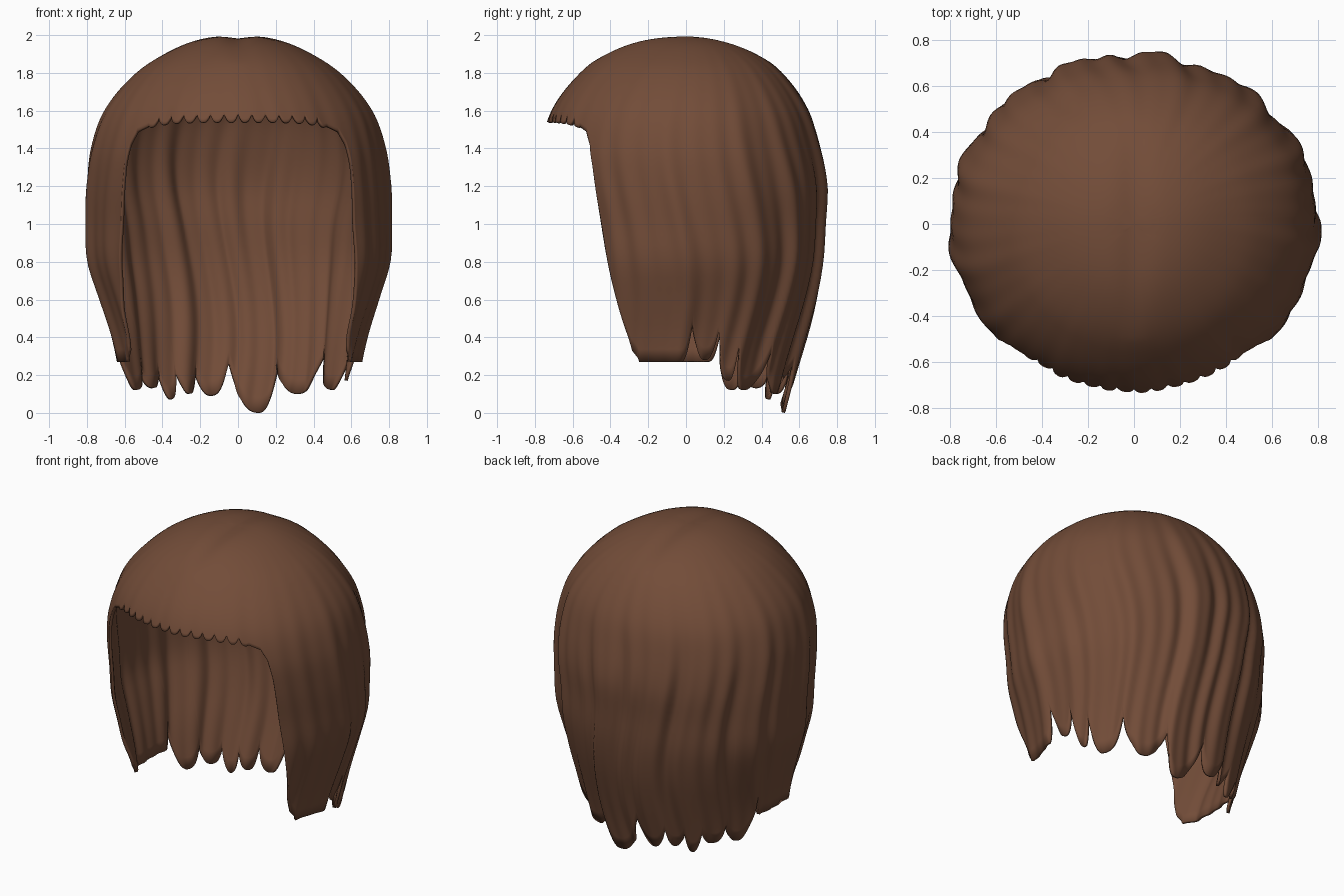
import bpy
import bmesh
from math import sin, cos, radians, sqrt, pi, exp

cube = bpy.data.objects.get("Cube")
if cube:
    bpy.data.objects.remove(cube, do_unlink=True)

COLUMNS, ROWS, TOP = 720, 46, 2.0

# Height, then half-size to the side, the front and the back
PROFILE = [
    (2.0, 0, 0, 0), (1.98, .19, .22, .17), (1.9, .39, .43, .38),
    (1.8, .54, .56, .51), (1.6, .71, .71, .65), (1.4, .78, .76, .71),
    (1.2, .80, .74, .74), (1.0, .80, .70, .73), (.8, .79, .68, .72),
    (.6, .73, .67, .69), (.4, .67, .66, .64), (.2, .63, .65, .58),
    (0, .60, .64, .52)]

# Face-opening edge on either side: degrees from the front, height
OPENING = [(40, 1.52), (45.5, 1.49), (48.5, 1.42), (50.7, 1.3), (54, 1.0),
           (57.8, .7), (61.6, .45), (64, .33), (67, .29)]

# Hem locks around the back: notch and tip by turns
LOCKS = [(93, .47), (99, .28), (105, .43), (111, .17), (115, .35),
         (121, .12), (134, .32), (146, .1), (159, .25), (168, 0),
         (185, .26), (195, .09), (203, .22), (209, .1), (214, .2),
         (219, .07), (224, .2), (231, .13), (238, .25), (246, .12),
         (254, .32)]


def smooth_lookup(height, column):
    """Catmull-Rom through the profile, measured by root depth below the top."""
    w = sqrt(max(TOP - height, 0))
    xs = [sqrt(TOP - p[0]) for p in PROFILE]
    ys = [p[column] for p in PROFILE]
    last = len(xs) - 1
    i = max(k for k in range(last) if xs[k] <= w + 1e-9)

    def slope(k):
        a, b = max(k - 1, 0), min(k + 1, last)
        return (ys[b] - ys[a]) / (xs[b] - xs[a])

    span = xs[i + 1] - xs[i]
    t = (w - xs[i]) / span
    return ((1 + 2 * t) * (1 - t) ** 2 * ys[i] + t * t * (3 - 2 * t) * ys[i + 1]
            + span * t * (1 - t) * ((1 - t) * slope(i) - t * slope(i + 1)))


def hem(deg):
    """Height of the lower edge at an angle measured from the front."""
    side = min(deg, 360 - deg)
    if side < 40:                       # scalloped fringe
        signed = deg if deg < 180 else deg - 360
        notch = abs((signed / 5.9) % 1 - .5) * 2
        return 1.54 - .03 * (side / 40) ** 4 + .045 * notch ** 2.5
    if side <= 67:                      # face opening
        for (a, za), (b, zb) in zip(OPENING, OPENING[1:]):
            if side <= b:
                return za + (zb - za) * (side - a) / (b - a)
    for i in range(len(LOCKS) - 1):     # pointed locks
        (a, za), (b, zb) = LOCKS[i], LOCKS[i + 1]
        if a <= deg <= b:
            s = (deg - a) / (b - a)
            if i % 2:
                return za + (zb - za) * s ** 2.6
            return zb + (za - zb) * (1 - s) ** 2.6
    # straight side panel, rising into the first notch
    gap = LOCKS[0][0] - deg if deg < 180 else deg - LOCKS[-1][0]
    return .27 + .2 * max(0, 1 - gap / 5) ** 2


def ripple(a, z):
    """Soft wavy strands, fading out towards the crown and fringe."""
    sway = .35 * sin(4 * z + 2 * sin(a))
    wave = (sin(13 * (a + .2 * sway) + 1) + .7 * sin(22 * (a + .25 * sway))
            + .5 * sin(37 * (a + .2 * sway) + 2))
    strength = min(1, max(0, (TOP - z) / .8)) ** 1.5
    rear = .35 + .65 * (1 - cos(a)) / 2
    return .012 * wave * strength * rear


def surface(a, z):
    s, c = sin(a), cos(a)
    side = max(smooth_lookup(z, 1), 1e-5)
    depth = max(smooth_lookup(z, 2 if c > 0 else 3), 1e-5)
    r = 1 / sqrt((s / side) ** 2 + (c / depth) ** 2) + ripple(a, z)
    x, y = r * s, -r * c
    dip = .018 * exp(-(x / .07) ** 2) * max(0, 1 - (TOP - z) / .15)
    return x, y, z - dip


# Hair shell: columns run from the crown down to the hem
bm = bmesh.new()
crown = bm.verts.new((0, 0, TOP - .018))
columns = []
for i in range(COLUMNS):
    deg = 360 * i / COLUMNS
    drop = TOP - hem(deg)
    columns.append([bm.verts.new(surface(radians(deg), TOP - drop * (j / ROWS) ** 1.8))
                    for j in range(1, ROWS + 1)])
for i, left in enumerate(columns):
    right = columns[(i + 1) % COLUMNS]
    bm.faces.new((crown, left[0], right[0]))
    for j in range(ROWS - 1):
        bm.faces.new((left[j], left[j + 1], right[j + 1], right[j]))
bm.normal_update()
mesh = bpy.data.meshes.new("hair")
bm.to_mesh(mesh)
bm.free()
hair = bpy.data.objects.new("hair", mesh)
bpy.context.collection.objects.link(hair)

# Chestnut colour
brown = bpy.data.materials.new("chestnut_brown")
brown.use_nodes = True
colour = (.17, .073, .04, 1)
brown.diffuse_color = colour
brown.node_tree.nodes["Principled BSDF"].inputs["Base Color"].default_value = colour
mesh.materials.append(brown)

# Thin inner lining
shell = hair.modifiers.new("thickness", 'SOLIDIFY')
shell.thickness = .018
shell.offset = -1

bpy.context.view_layer.objects.active = hair
hair.select_set(True)
bpy.ops.object.shade_smooth_by_angle(angle=radians(50))
